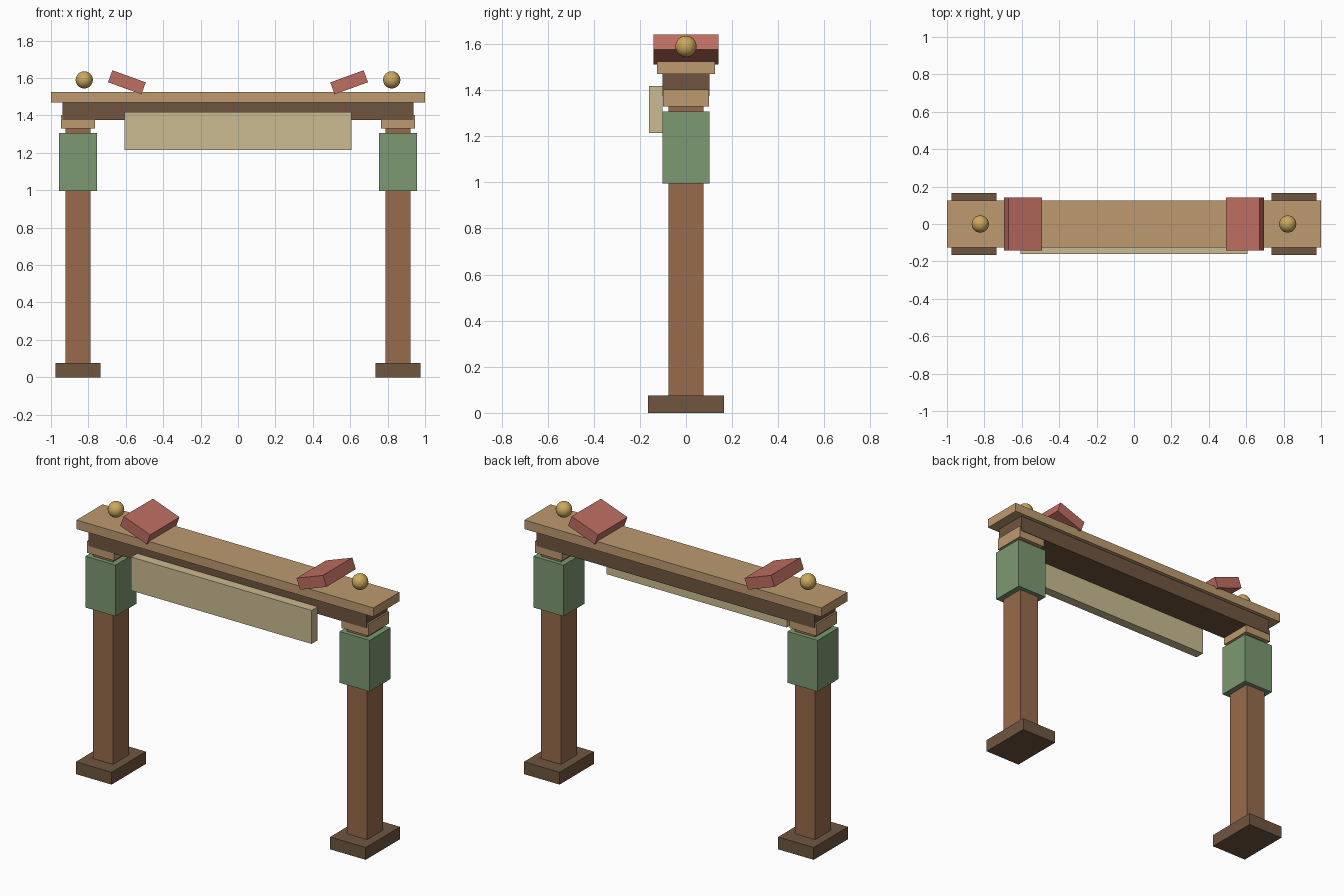
import bpy
from math import radians

if "Cube" in bpy.data.objects:
    bpy.data.objects.remove(bpy.data.objects["Cube"], do_unlink=True)


def material(name, rgb):
    """Flat material from 0-255 display colour, stored as linear values."""
    lin = []
    for v in rgb:
        c = v / 255
        lin.append(c / 12.92 if c <= 0.04045 else ((c + 0.055) / 1.055) ** 2.4)
    colour = (*lin, 1)
    mat = bpy.data.materials.new(name)
    mat.use_nodes = True
    mat.diffuse_color = colour
    bsdf = next(n for n in mat.node_tree.nodes if n.type == "BSDF_PRINCIPLED")
    bsdf.inputs["Base Color"].default_value = colour
    return mat


dark_wood = material("dark wood", (112, 86, 64))
post_wood = material("post wood", (152, 107, 76))
light_wood = material("light wood", (190, 155, 112))
green = material("green wrap", (124, 153, 114))
cream = material("cream board", (202, 187, 146))
red = material("red tile", (190, 110, 98))
gold = material("gold ball", (204, 168, 92))


def box(name, centre, size, mat, tilt=0):
    bpy.ops.mesh.primitive_cube_add(size=1, location=centre)
    ob = bpy.context.object
    ob.name = name
    ob.scale = size
    ob.rotation_euler.y = radians(tilt)
    ob.data.materials.append(mat)
    return ob


def slab(name, x, width, depth, bottom, top, mat, y=0):
    return box(name, (x, y, (bottom + top) / 2), (width, depth, top - bottom), mat)


# Posts with their feet, wraps, caps and roof ornaments
for side, s in (("left", 1), ("right", -1)):
    x = 0.856 * s
    slab(f"{side}_foot", x, 0.24, 0.33, 0, 0.075, dark_wood)
    slab(f"{side}_post", x, 0.134, 0.152, 0.01, 1.36, post_wood)
    slab(f"{side}_wrap", x, 0.203, 0.203, 0.995, 1.307, green)
    slab(f"{side}_cap", x, 0.182, 0.198, 1.33, 1.402, light_wood)
    box(f"{side}_tile", (0.594 * s, 0, 1.577), (0.19, 0.282, 0.068), red, -20 * s)

    bpy.ops.mesh.primitive_uv_sphere_add(
        segments=24, ring_count=16, radius=0.046, location=(0.822 * s, 0, 1.59))
    ball = bpy.context.object
    ball.name = f"{side}_ball"
    ball.data.materials.append(gold)
    bpy.ops.object.shade_smooth()

# Crossbeam, top plank and the board on the front
slab("crossbeam", 0, 1.874, 0.204, 1.375, 1.472, dark_wood)
slab("top_plank", 0, 2, 0.25, 1.47, 1.525, light_wood)
slab("front_board", 0, 1.215, 0.058, 1.214, 1.418, cream, y=-0.131)
